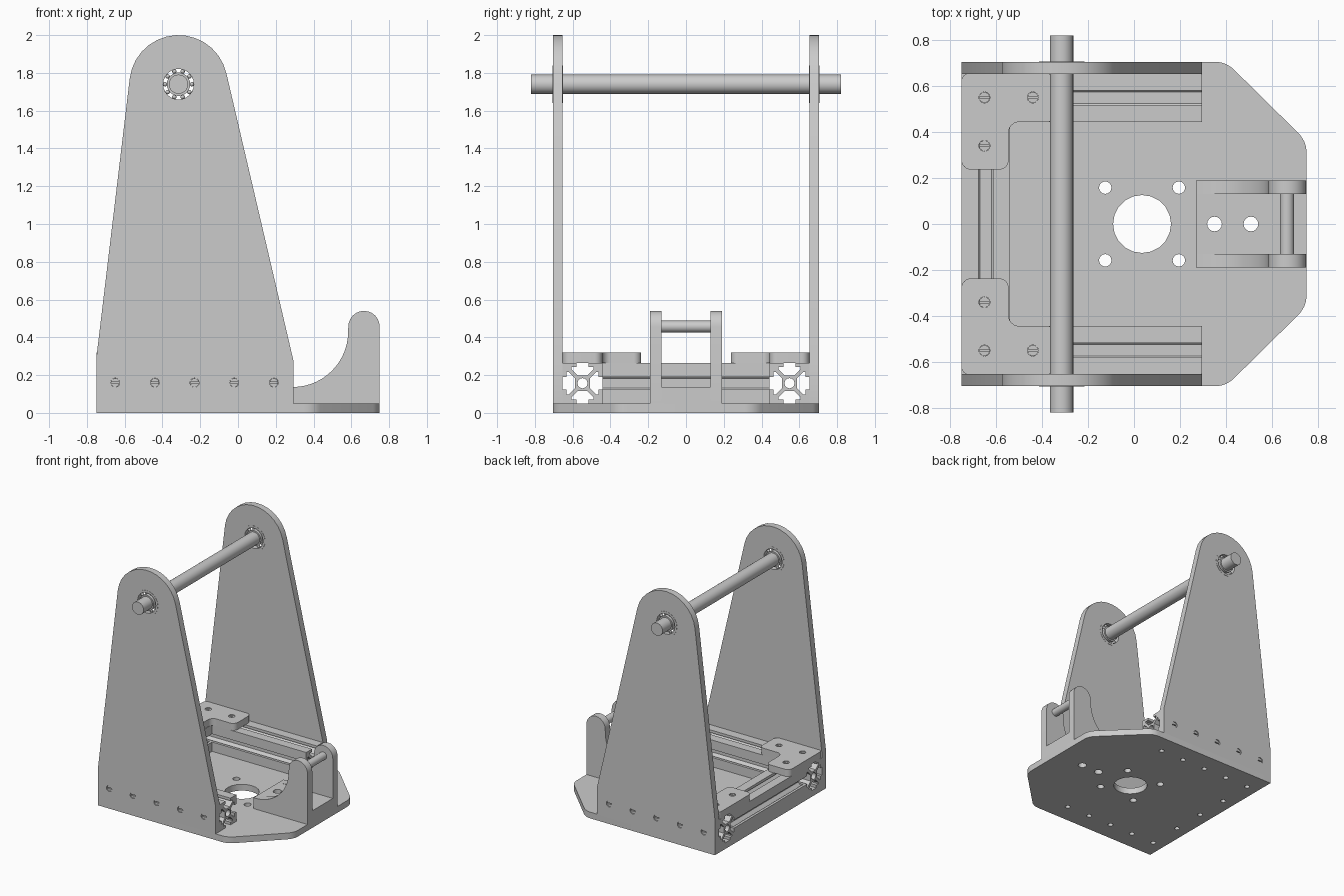
import bpy, bmesh
from math import sin, cos, radians, pi
from mathutils import Matrix, Vector

cube = bpy.data.objects.get("Cube")
if cube:
    bpy.data.objects.remove(cube)

grey = bpy.data.materials.new("plain grey")
grey.use_nodes = True
grey.diffuse_color = (0.6, 0.6, 0.6, 1)
bsdf = next(n for n in grey.node_tree.nodes if n.type == 'BSDF_PRINCIPLED')
bsdf.inputs["Base Color"].default_value = grey.diffuse_color
parts = []

# Local (u, v, w) to world for a prism running along each axis
AXES = {
    'x': Matrix(((0, 0, 1), (1, 0, 0), (0, 1, 0))),
    'y': Matrix(((1, 0, 0), (0, 0, 1), (0, 1, 0))),
    'z': Matrix.Identity(3),
}


def arc(u, v, r, start, end, n=12):
    angles = [radians(start + (end - start) * i / n) for i in range(n + 1)]
    return [(u + r * cos(a), v + r * sin(a)) for a in angles]


def circle(u, v, r, n=24):
    return arc(u, v, r, 0, 360, n)[:-1]


def rect(u0, u1, v0, v1):
    return [(u0, v0), (u1, v0), (u1, v1), (u0, v1)]


def rounded(corners, n=6):
    """Round each (u, v, radius) corner of a polygon."""
    out = []
    for i, (u, v, r) in enumerate(corners):
        p = Vector((u, v))
        if r == 0:
            out.append((u, v))
            continue
        a = (Vector(corners[i - 1][:2]) - p).normalized()
        b = (Vector(corners[(i + 1) % len(corners)][:2]) - p).normalized()
        half = a.angle(b) / 2
        centre = p + (a + b).normalized() * r / sin(half)
        cut = r * cos(half) / sin(half)
        d0, d1 = p + a * cut - centre, p + b * cut - centre
        for k in range(n + 1):
            out.append(tuple(centre + d0.lerp(d1, k / n).normalized() * r))
    return out


def add(name, bm):
    mesh = bpy.data.meshes.new(name)
    bm.to_mesh(mesh)
    bm.free()
    mesh.materials.append(grey)
    obj = bpy.data.objects.new(name, mesh)
    bpy.context.collection.objects.link(obj)
    parts.append(obj)


def prism(name, loops, lo, hi, axis='z'):
    """Extrude flat outlines (inner ones become holes) along an axis."""
    curve = bpy.data.curves.new(name, 'CURVE')
    curve.dimensions, curve.fill_mode = '2D', 'BOTH'
    curve.extrude = abs(hi - lo) / 2
    for loop in loops:
        spline = curve.splines.new('POLY')
        spline.points.add(len(loop) - 1)
        for point, (u, v) in zip(spline.points, loop):
            point.co = (u, v, 0, 1)
        spline.use_cyclic_u = True
    temp = bpy.data.objects.new(name + "_outline", curve)
    bpy.context.collection.objects.link(temp)
    graph = bpy.context.evaluated_depsgraph_get()
    mesh = bpy.data.meshes.new_from_object(temp.evaluated_get(graph))
    bm = bmesh.new()
    bm.from_mesh(mesh)
    bpy.data.objects.remove(temp)
    bpy.data.meshes.remove(mesh)
    for vert in bm.verts:
        vert.co = AXES[axis] @ (vert.co + Vector((0, 0, (lo + hi) / 2)))
    bmesh.ops.remove_doubles(bm, verts=bm.verts, dist=0.0001)
    bmesh.ops.recalc_face_normals(bm, faces=bm.faces)
    add(name, bm)


def screw(name, u, v, inner, outer, axis, r=0.023):
    """Slotted screw head: a disc carrying two half discs."""
    step = inner + (outer - inner) * 0.6
    prism(name + "_shank", [circle(u, v, r, 16)], inner, step, axis)
    halves = [arc(u, v, r, 10, 170, 8), arc(u, v, r, 190, 350, 8)]
    prism(name + "_head", halves, step, outer, axis)


screw_x = [-0.65 + 0.21 * i for i in range(5)]

# Base plate with its bore, mounting holes and fixing holes
outline = rounded([(-0.75, -0.705, 0), (0.40, -0.705, 0.12), (0.75, -0.36, 0.12),
                   (0.75, 0.36, 0.12), (0.40, 0.705, 0.12), (-0.75, 0.705, 0)])
holes = [circle(0.035, 0, 0.126, 20)]
holes += [circle(x, y, 0.027, 16) for x in (-0.125, 0.195) for y in (-0.158, 0.158)]
bracket_holes = [circle(x, 0, 0.032, 16) for x in (0.35, 0.508)]
holes += [circle(x, y, 0.02, 12) for x in screw_x for y in (-0.55, 0.55)]
holes += [circle(-0.65, y, 0.02, 12) for y in (-0.27, 0, 0.27)]
prism("base_plate", [outline] + holes + bracket_holes, 0, 0.05)

# Slotted beams: one quarter of the section turned four times
quarter = [(1, -1), (1, -0.3), (0.8, -0.3), (0.8, -0.56), (0.7, -0.56), (0.38, -0.24),
           (0.38, 0.24), (0.7, 0.56), (0.8, 0.56), (0.8, 0.3), (1, 0.3)]


def beam(name, u, v, lo, hi, axis):
    section = []
    for c, s in ((1, 0), (0, 1), (-1, 0), (0, -1)):
        section += [(u + 0.105 * (c * a - s * b), v + 0.107 * (s * a + c * b))
                    for a, b in quarter]
    prism(name, [section, circle(u, v, 0.027, 12)], lo, hi, axis)


beam("cross_beam", -0.645, 0.157, -0.443, 0.443, 'y')

# Everything that stands on both sides
for side, s in (("front", -1), ("back", 1)):
    beam(side + "_beam", s * 0.548, 0.157, -0.75, 0.295, 'x')

    # Tapered upright panel
    panel = [(-0.75, 0.05), (0.295, 0.05), (0.295, 0.27)]
    panel += arc(-0.315, 1.74, 0.26, 13, 173, 14) + [(-0.75, 0.29)]
    cuts = [circle(x, 0.16, 0.024, 16) for x in screw_x]
    prism(side + "_panel", [panel, circle(-0.315, 1.74, 0.098)] + cuts,
          s * 0.653, s * 0.705, 'y')
    for i, x in enumerate(screw_x):
        screw(f"{side}_panel_screw_{i}", x, 0.16, s * 0.655, s * 0.698, 'y')

    # Ball bearing in the panel
    for ring, r0, r1 in (("outer", 0.081, 0.099), ("inner", 0.049, 0.062)):
        prism(f"{side}_bearing_{ring}_ring",
              [circle(-0.315, 1.74, r1), circle(-0.315, 1.74, r0)],
              s * 0.651, s * 0.707, 'y')
    bm = bmesh.new()
    for i in range(10):
        a = i * pi / 5
        spot = Vector((-0.315 + 0.071 * cos(a), s * 0.679, 1.74 + 0.071 * sin(a)))
        bmesh.ops.create_uvsphere(bm, u_segments=12, v_segments=8, radius=0.0115,
                                  matrix=Matrix.Translation(spot))
    add(side + "_bearing_balls", bm)

    # Corner plate tying the beams together
    bolts = [(-0.65, 0.55), (-0.44, 0.55), (-0.65, 0.34)]
    corner = rounded([(-0.75, s * 0.653, 0.03), (-0.75, s * 0.237, 0.04),
                      (-0.545, s * 0.237, 0.04), (-0.545, s * 0.443, 0.045),
                      (-0.34, s * 0.443, 0.04), (-0.34, s * 0.653, 0.04)])
    prism(side + "_corner_plate",
          [corner] + [circle(x, s * y, 0.024, 16) for x, y in bolts], 0.264, 0.32)
    for i, (x, y) in enumerate(bolts):
        screw(f"{side}_corner_screw_{i}", x, s * y, 0.265, 0.314, 'z')

    # Bracket cheek with a curved flank and round top
    cheek = [(0.27, 0.05), (0.75, 0.05)] + arc(0.667, 0.457, 0.083, 0, 180, 12)
    cheek += arc(0.29, 0.43, 0.293, 0, -90, 14) + [(0.27, 0.137)]
    prism(side + "_bracket_cheek", [cheek], s * 0.13, s * 0.19, 'y')

# Bracket floor and pin
prism("bracket_floor", [rect(0.27, 0.75, -0.13, 0.13)] + bracket_holes, 0.05, 0.137)
prism("bracket_pin", [circle(0.665, 0.457, 0.031)], -0.185, 0.185, 'y')

# Long axle
prism("axle", [circle(-0.315, 1.74, 0.051)], -0.82, 0.82, 'y')

bpy.ops.object.select_all(action='DESELECT')
for obj in parts:
    obj.select_set(True)
bpy.context.view_layer.objects.active = parts[0]
bpy.ops.object.shade_smooth_by_angle(angle=radians(32))
